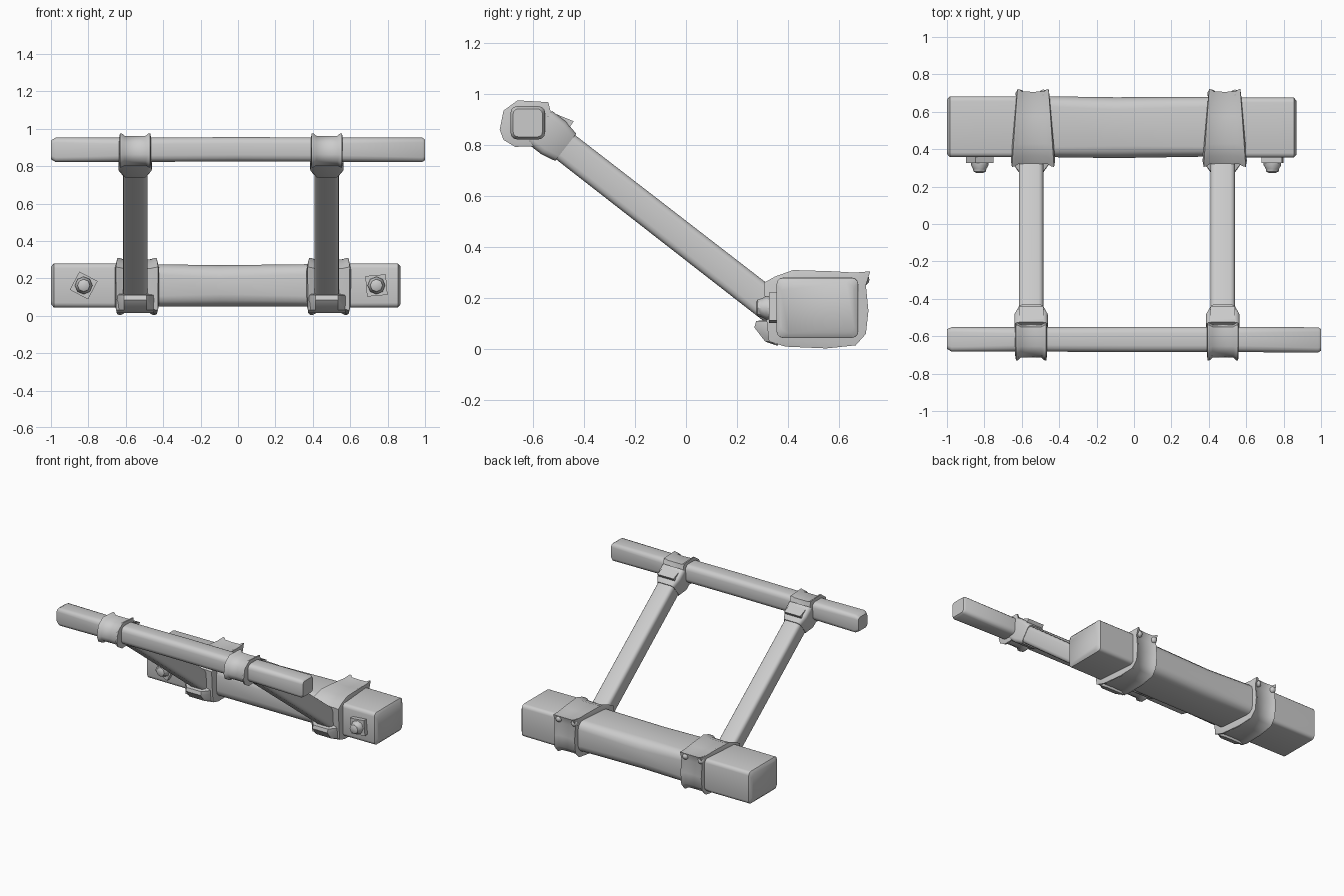
import bpy, bmesh, math
from mathutils import Vector, Matrix

if "Cube" in bpy.data.objects:
    bpy.data.objects.remove(bpy.data.objects["Cube"])

grey = bpy.data.materials.new("plain grey")
grey.use_nodes = True
colour = (0.6, 0.6, 0.6, 1)
grey.diffuse_color = colour
grey.node_tree.nodes["Principled BSDF"].inputs["Base Color"].default_value = colour


def finish(name, bm, angle=40):
    bmesh.ops.recalc_face_normals(bm, faces=bm.faces)
    mesh = bpy.data.meshes.new(name)
    bm.to_mesh(mesh)
    bm.free()
    mesh.materials.append(grey)
    ob = bpy.data.objects.new(name, mesh)
    bpy.context.collection.objects.link(ob)
    bpy.ops.object.select_all(action='DESELECT')
    ob.select_set(True)
    bpy.context.view_layer.objects.active = ob
    bpy.ops.object.shade_smooth_by_angle(angle=math.radians(angle))
    return ob


def loft(name, rings, angle=40):
    """Skin a row of matching rings and cap both ends."""
    bm = bmesh.new()
    rows = [[bm.verts.new(p) for p in ring] for ring in rings]
    n = len(rows[0])
    for a, b in zip(rows, rows[1:]):
        for i in range(n):
            j = (i + 1) % n
            bm.faces.new((a[i], a[j], b[j], b[i]))
    bm.faces.new(rows[0])
    bm.faces.new(rows[-1])
    return finish(name, bm, angle)


def rounded(w, h, r, steps=3):
    """Rounded rectangle outline around the origin."""
    pts = []
    for k, (sx, sy) in enumerate(((1, 1), (-1, 1), (-1, -1), (1, -1))):
        for s in range(steps + 1):
            a = math.pi / 2 * (k + s / steps)
            pts.append((sx * (w / 2 - r) + r * math.cos(a), sy * (h / 2 - r) + r * math.sin(a)))
    return pts


def beam(name, stations):
    """Stations: x, y centre, z centre, depth, height, corner radius."""
    return loft(name, [[(x, cy + p, cz + q) for p, q in rounded(w, h, r)]
                       for x, cy, cz, w, h, r in stations])


def band(name, cx, outline, half, inner, y_widen=0.0):
    """Wrap with a flared lip on both edges and a tighter middle."""
    mid = Vector((sum(p[0] for p in outline), sum(p[1] for p in outline))) / len(outline)
    front = min(p[0] for p in outline)
    span = max(p[0] for p in outline) - front
    rings = []
    for t, s in ((-1, inner - 0.08), (-0.95, 1), (-0.82, 0.985), (-0.66, inner), (0, inner - 0.01),
                 (0.66, inner), (0.82, 0.985), (0.95, 1), (1, inner - 0.08)):
        ring = []
        for y, z in outline:
            lean = 1 + y_widen * (0.5 - (y - front) / span)
            ring.append((cx + t * half * lean, mid.x + (y - mid.x) * s, mid.y + (z - mid.y) * s))
        rings.append(ring)
    return loft(name, rings, 50)


# Two long beams
beam("lower_beam", [
    (-1.0, 0.52, 0.162, 0.29, 0.2, 0.03), (-0.985, 0.52, 0.162, 0.325, 0.235, 0.025),
    (-0.66, 0.52, 0.162, 0.325, 0.237, 0.025), (-0.45, 0.52, 0.163, 0.325, 0.225, 0.055),
    (-0.1, 0.515, 0.16, 0.325, 0.22, 0.065), (0.37, 0.52, 0.163, 0.32, 0.225, 0.055),
    (0.6, 0.515, 0.162, 0.32, 0.237, 0.025), (0.855, 0.515, 0.162, 0.32, 0.235, 0.025),
    (0.87, 0.515, 0.162, 0.285, 0.2, 0.03)])
beam("upper_beam", [
    (-1.0, -0.615, 0.887, 0.105, 0.1, 0.02), (-0.975, -0.617, 0.887, 0.13, 0.13, 0.025),
    (-0.6, -0.617, 0.887, 0.13, 0.13, 0.035), (0, -0.617, 0.89, 0.135, 0.13, 0.035),
    (0.5, -0.617, 0.888, 0.135, 0.13, 0.035), (0.985, -0.62, 0.887, 0.135, 0.13, 0.025),
    (1.0, -0.62, 0.887, 0.115, 0.11, 0.02)])

# Wrap outlines in depth and height
LOWER_WRAP = [(0.305, 0.26), (0.35, 0.285), (0.42, 0.31), (0.58, 0.305), (0.66, 0.3), (0.722, 0.305),
              (0.705, 0.25), (0.715, 0.15), (0.705, 0.06), (0.665, 0.015), (0.55, 0.003),
              (0.39, 0.01), (0.325, 0.03), (0.315, 0.12)]
UPPER_WRAP = [(-0.73, 0.86), (-0.715, 0.935), (-0.66, 0.975), (-0.54, 0.968), (-0.525, 0.91),
              (-0.5, 0.87), (-0.515, 0.83), (-0.56, 0.795), (-0.67, 0.793), (-0.715, 0.82)]

start, end = Vector((0, -0.59, 0.883)), Vector((0, 0.36, 0.146))
along = (end - start).normalized()
side = Vector((1, 0, 0))
up = side.cross(along)


def sleeve(name, cx, stations):
    """Rounded box section swept along the slope: distance, width, thickness."""
    return loft(name, [[start + Vector((cx, 0, 0)) + along * d + side * p + up * q
                        for p, q in rounded(w, h, 0.025)] for d, w, h in stations])


for label, cx in (("right", -0.55), ("left", 0.475)):
    length = (end - start).length
    sleeve(label + "_strut", cx, [(0, 0.13, 0.12), (length, 0.13, 0.125)])
    sleeve(label + "_upper_collar", cx, [(0.02, 0.18, 0.16), (0.09, 0.18, 0.16), (0.15, 0.135, 0.135)])
    band(label + "_upper_wrap", cx, UPPER_WRAP, 0.085, 0.87)
    band(label + "_lower_wrap", cx + 0.01, LOWER_WRAP, 0.103, 0.93, 0.3)

    # Pointed lip over the upper end of the strut
    tip = [(-0.53, 0.93), (-0.44, 0.893), (-0.455, 0.872), (-0.53, 0.86)]
    loft(label + "_upper_lip", [[(cx + x, y, z) for y, z in tip] for x in (-0.065, 0.065)])

    # Cup under the foot of the strut
    cup = [(0.35, 0.12), (0.275, 0.11), (0.268, 0.085), (0.31, 0.03), (0.36, 0.015)]
    loft(label + "_strut_cup", [[(cx + x, 0.35 + (y - 0.35) * s, z) for y, z in cup]
                                for x, s in ((-0.1, 0.3), (-0.06, 1), (0.06, 1), (0.1, 0.3))])

    # Small knots at the back of the wrap
    for k in (-0.06, 0.065):
        bm = bmesh.new()
        bmesh.ops.create_uvsphere(bm, u_segments=10, v_segments=6, radius=0.024,
                                  matrix=Matrix.Translation((cx + k, 0.695, 0.272)))
        finish(label + "_back_knot", bm)

# Bolts with tilted square washers
for label, x, tilt in (("right", -0.825, 28), ("left", 0.74, -5)):
    turn = Matrix.Translation((x, 0.345, 0.162)) @ Matrix.Rotation(math.radians(tilt), 4, 'Y')
    bm = bmesh.new()
    bmesh.ops.create_cube(bm, size=1, matrix=turn @ Matrix.Diagonal((0.11, 0.04, 0.11, 1)))
    finish(label + "_washer", bm)
    nut = []
    for y, r in ((0.345, 0.045), (0.315, 0.047), (0.295, 0.036), (0.28, 0.033), (0.274, 0.02)):
        nut.append([(x + r * math.cos(a * math.pi / 4), y, 0.162 + r * math.sin(a * math.pi / 4))
                    for a in range(8)])
    loft(label + "_bolt", nut)
